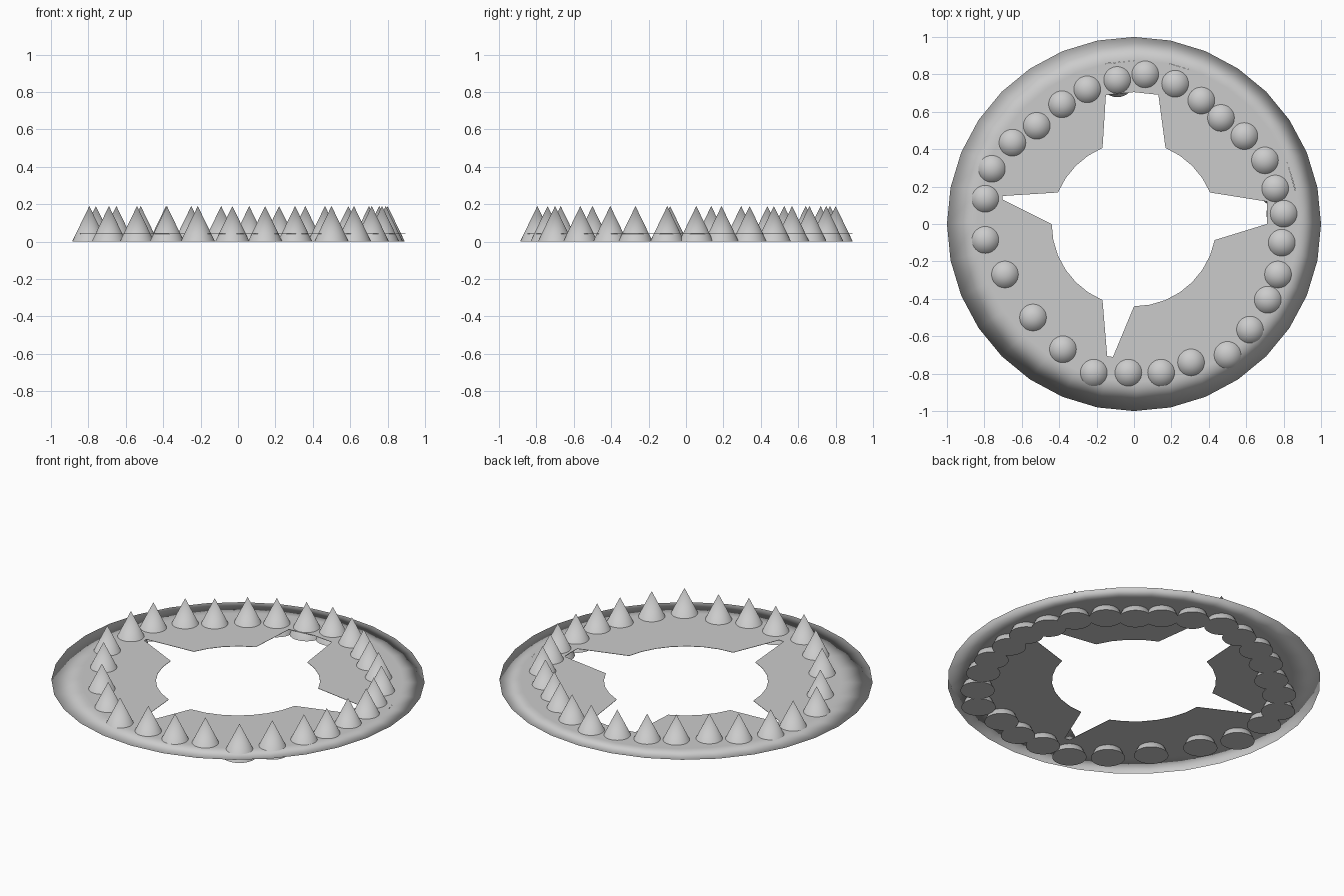
import bpy, bmesh, math

if "Cube" in bpy.data.objects:
    bpy.data.objects.remove(bpy.data.objects["Cube"])

Z = 0.041          # height of the thin collar
T = 0.001          # half thickness of the collar
N = 32             # sides of the collar

grey = bpy.data.materials.new("plain grey")
grey.diffuse_color = (0.6, 0.6, 0.6, 1)
grey.use_nodes = True
grey.node_tree.nodes["Principled BSDF"].inputs["Base Color"].default_value = grey.diffuse_color


def finish(bm, name, smooth):
    bmesh.ops.recalc_face_normals(bm, faces=bm.faces)
    me = bpy.data.meshes.new(name)
    bm.to_mesh(me)
    bm.free()
    me.materials.append(grey)
    for p in me.polygons:
        p.use_smooth = smooth
    ob = bpy.data.objects.new(name, me)
    bpy.context.collection.objects.link(ob)
    return ob


def seam(a):
    """Slightly off-centre circle where the rim meets the inner plate."""
    return 0.02 + 0.86 * math.cos(a), 0.015 + 0.86 * math.sin(a)


def strip(bm, loops):
    """Join closed loops of points with quads."""
    rows = [[bm.verts.new(p) for p in loop] for loop in loops]
    n = len(rows[0])
    for r0, r1 in zip(rows, rows[1:]):
        for i in range(n):
            j = (i + 1) % n
            bm.faces.new((r0[i], r0[j], r1[j], r1[i]))
    return rows


# Outer rim: thin lens-edged ring, smooth over its knife edge
angles = [math.tau * i / N for i in range(N)]
bm = bmesh.new()
strip(bm, [[(*seam(a), Z + T) for a in angles],
           [(math.cos(a), math.sin(a), Z) for a in angles],
           [(*seam(a), Z - T) for a in angles]])
finish(bm, "outer_rim", True)

# Inner plate: round opening with four tapering notches, as (degrees, radius)
notches = [(9.6, 0.72), (5, 0.715), (0, 0.71),
           (79.3, 0.703), (90, 0.705), (102.3, 0.706),
           (168, 0.72), (169.5, 0.715),
           (258.5, 0.72), (261, 0.72)]
gaps = [(-11.25, 22.5), (67.5, 112.5), (157.5, 180), (247.5, 270), (348.75, 382.5)]
edge = list(notches)
for i in range(N):
    d = i * 360 / N
    if not any(lo + 0.1 < d < hi - 0.1 for lo, hi in gaps):
        edge.append((d, 0.44))
edge.sort()
polar = [(math.radians(d), r) for d, r in edge]
inner = [(r * math.cos(a), r * math.sin(a)) for a, r in polar]
outer = [seam(a) for a, r in polar]
bm = bmesh.new()
strip(bm, [[(*p, Z + T) for p in outer], [(*p, Z + T) for p in inner],
           [(*p, Z - T) for p in inner], [(*p, Z - T) for p in outer]])
finish(bm, "notched_plate", False)

# Spikes: hand-placed cones piercing the collar
spots = [(-.09, .77), (.06, .80), (.22, .75), (.36, .66), (.465, .567), (.59, .47),
         (.70, .34), (.755, .19), (.80, .055), (.79, -.10), (.77, -.27), (.715, -.405),
         (.62, -.565), (.50, -.70), (.305, -.74), (.145, -.795), (-.03, -.795),
         (-.215, -.795), (-.38, -.67), (-.54, -.50), (-.69, -.27), (-.795, -.085),
         (-.795, .135), (-.76, .295), (-.65, .435), (-.52, .525), (-.385, .64), (-.25, .72)]
for k, (x, y) in enumerate(spots):
    bpy.ops.mesh.primitive_cone_add(vertices=32, radius1=0.092, radius2=0, depth=0.19,
                                    location=(x, y, 0.095))
    spike = bpy.context.object
    spike.name = f"spike_{k + 1}"
    spike.data.materials.append(grey)
    bpy.ops.object.shade_smooth_by_angle(angle=math.radians(40))
